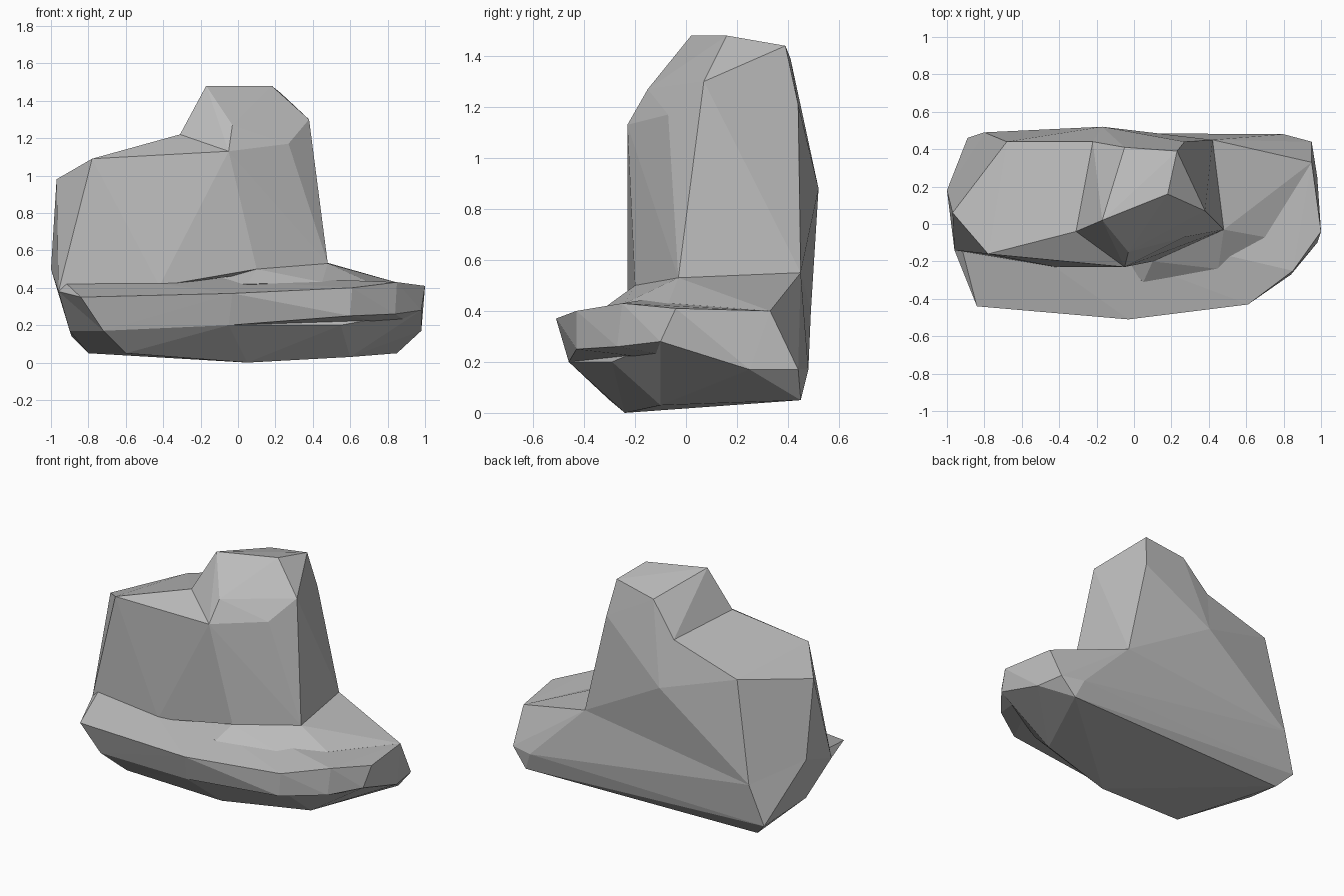
import bpy
import bmesh

cube = bpy.data.objects.get("Cube")
if cube:
    bpy.data.objects.remove(cube, do_unlink=True)

stone = bpy.data.materials.new("grey_stone")
stone.use_nodes = True
GREY = (0.5, 0.5, 0.5, 1)
stone.diffuse_color = GREY
stone.node_tree.nodes["Principled BSDF"].inputs["Base Color"].default_value = GREY


def chunk(name, *groups):
    """Convex boulder wrapped around groups of corners given in hundredths."""
    corners = {c for group in groups for c in group}
    bm = bmesh.new()
    for corner in sorted(corners):
        bm.verts.new([value / 100 for value in corner])
    hull = bmesh.ops.convex_hull(bm, input=bm.verts[:])
    loose = set(hull["geom_interior"]) | set(hull["geom_unused"])
    bmesh.ops.delete(bm, geom=[v for v in loose if isinstance(v, bmesh.types.BMVert)], context="VERTS")
    bmesh.ops.recalc_face_normals(bm, faces=bm.faces[:])
    mesh = bpy.data.meshes.new(name)
    bm.to_mesh(mesh)
    bm.free()
    mesh.materials.append(stone)
    obj = bpy.data.objects.new(name, mesh)
    bpy.context.collection.objects.link(obj)
    return obj


# Corners of the ledge: upper rim, lower rim, and the wall line it meets
upper_rim = [(-84, -44, 35), (-3, -51, 37), (61, -43, 40),
             (85, -25, 43), (100, -4, 41), (95, 33, 40)]
lower_rim = [(-72, -40, 17), (-5, -46, 20), (98, -10, 28), (98, 25, 17)]
rim_nose = [(60, -43, 25), (84, -27, 26)]
back_rim = [(95, 44, 17), (80, 48, 17), (-89, 46, 14)]
left_wall = [(-96, -14, 38), (-100, 18, 50), (-80, 49, 40)]
front_wall = [(-42, -23, 41)]
right_wall = [(10, -20, 50), (48, -3, 53), (42, 45, 55)]

# Corners of the underside
underside = [(85, 45, 5), (-80, 40, 5), (-90, 4, 17), (-60, -30, 5),
             (5, -24, 0), (60, -10, 3), (55, -29, 20)]

# Corners of the low shoulder and the peak
shoulder_top = [(-97, 6, 98), (-78, -16, 109), (-68, 44, 104)]
saddle = [(-31, -4, 122), (-22, 44, 118), (-5, -23, 113)]
back_ridge = [(-17, 52, 88)]
peak_top = [(-17, 2, 148), (18, 16, 148), (23, 39, 144), (-5, 41, 139)]
peak_side = [(38, 7, 130), (27, 44, 121), (-3, -15, 127), (27, -7, 117)]
slope_foot = [(5, -31, 42), (45, -24, 43), (70, -7, 43), (95, 33, 40)]

# Overlapping chunks
foot = chunk("rock", lower_rim, back_rim, underside, left_wall)
parts = [
    chunk("ledge", upper_rim, lower_rim, rim_nose, left_wall, front_wall, back_rim),
    chunk("slope", right_wall, slope_foot, back_rim, left_wall[-1:]),
    chunk("shoulder", shoulder_top, saddle, back_ridge, left_wall, front_wall, right_wall),
    chunk("peak", peak_top, peak_side, saddle, back_ridge, right_wall),
]

# Fuse the chunks into a single rock
for part in parts:
    union = foot.modifiers.new("join_" + part.name, "BOOLEAN")
    union.operation = "UNION"
    union.solver = "EXACT"
    union.object = part
bpy.context.view_layer.update()
graph = bpy.context.evaluated_depsgraph_get()
fused = bpy.data.meshes.new_from_object(foot.evaluated_get(graph))
foot.modifiers.clear()
foot.data = fused
for part in parts:
    bpy.data.objects.remove(part, do_unlink=True)
